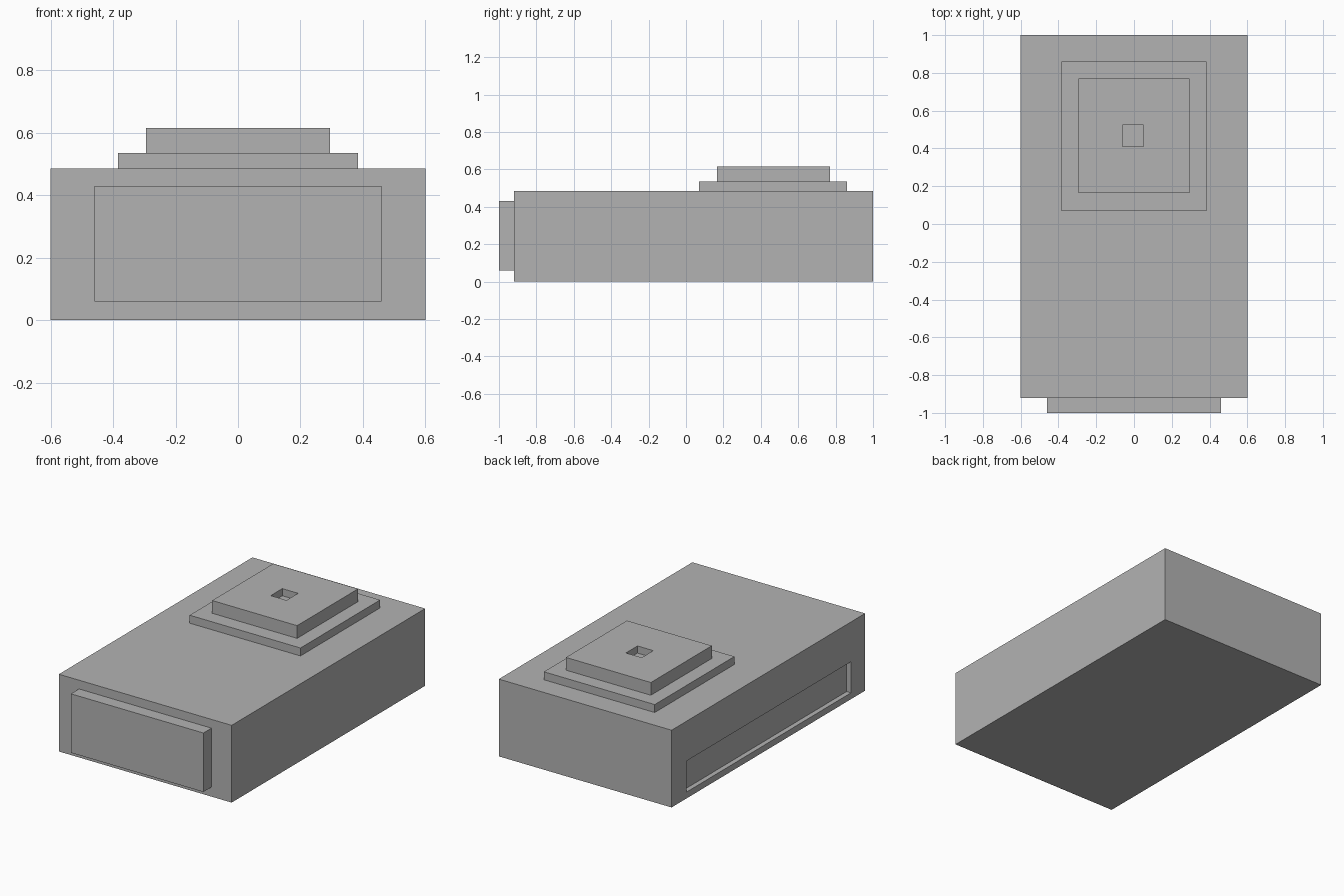
import bpy
import bmesh
from mathutils import Vector

default = bpy.data.objects.get("Cube")
if default:
    bpy.data.objects.remove(default, do_unlink=True)

grey = bpy.data.materials.new("plain grey")
grey.use_nodes = True
colour = (0.45, 0.45, 0.45, 1)
grey.diffuse_color = colour
grey.node_tree.nodes["Principled BSDF"].inputs["Base Color"].default_value = colour


def recess(bm, normal, low, high, depth):
    """Cut a rectangle into the side facing normal and push it inward."""
    normal = Vector(normal)
    for axis in range(3):
        if normal[axis]:
            continue
        plane = Vector([float(i == axis) for i in range(3)])
        for limit in (low, high):
            bmesh.ops.bisect_plane(
                bm, geom=bm.verts[:] + bm.edges[:] + bm.faces[:],
                plane_co=plane * limit[axis], plane_no=plane)
    bm.normal_update()
    panel = [f for f in bm.faces if f.normal.dot(normal) > 0.9 and all(
        normal[i] or low[i] < f.calc_center_median()[i] < high[i]
        for i in range(3))]
    bmesh.ops.inset_individual(bm, faces=panel, thickness=0, depth=-depth)


def block(name, low, high, cut=None):
    low, high = Vector(low), Vector(high)
    bm = bmesh.new()
    bmesh.ops.create_cube(bm, size=1)
    bmesh.ops.scale(bm, vec=high - low, verts=bm.verts)
    bmesh.ops.translate(bm, vec=(low + high) / 2, verts=bm.verts)
    if cut:
        recess(bm, *cut)
    mesh = bpy.data.meshes.new(name)
    bm.to_mesh(mesh)
    bm.free()
    mesh.materials.append(grey)
    obj = bpy.data.objects.new(name, mesh)
    bpy.context.collection.objects.link(obj)
    return obj


# Main body with a long shallow slot along one side
block("body", (-0.6, -0.92, 0), (0.6, 1, 0.485),
      cut=((-1, 0, 0), (0, -0.78, 0.04), (0, 0.85, 0.235), 0.03))

# Raised panel on the front
block("front_panel", (-0.46, -1, 0.06), (0.46, -0.92, 0.43))

# Stepped platform on the roof, with a small square socket on top
block("lower_step", (-0.385, 0.07, 0.485), (0.385, 0.86, 0.535))
block("upper_step", (-0.295, 0.165, 0.535), (0.295, 0.77, 0.615),
      cut=((0, 0, 1), (-0.06, 0.41, 0), (0.05, 0.525, 0), 0.045))
